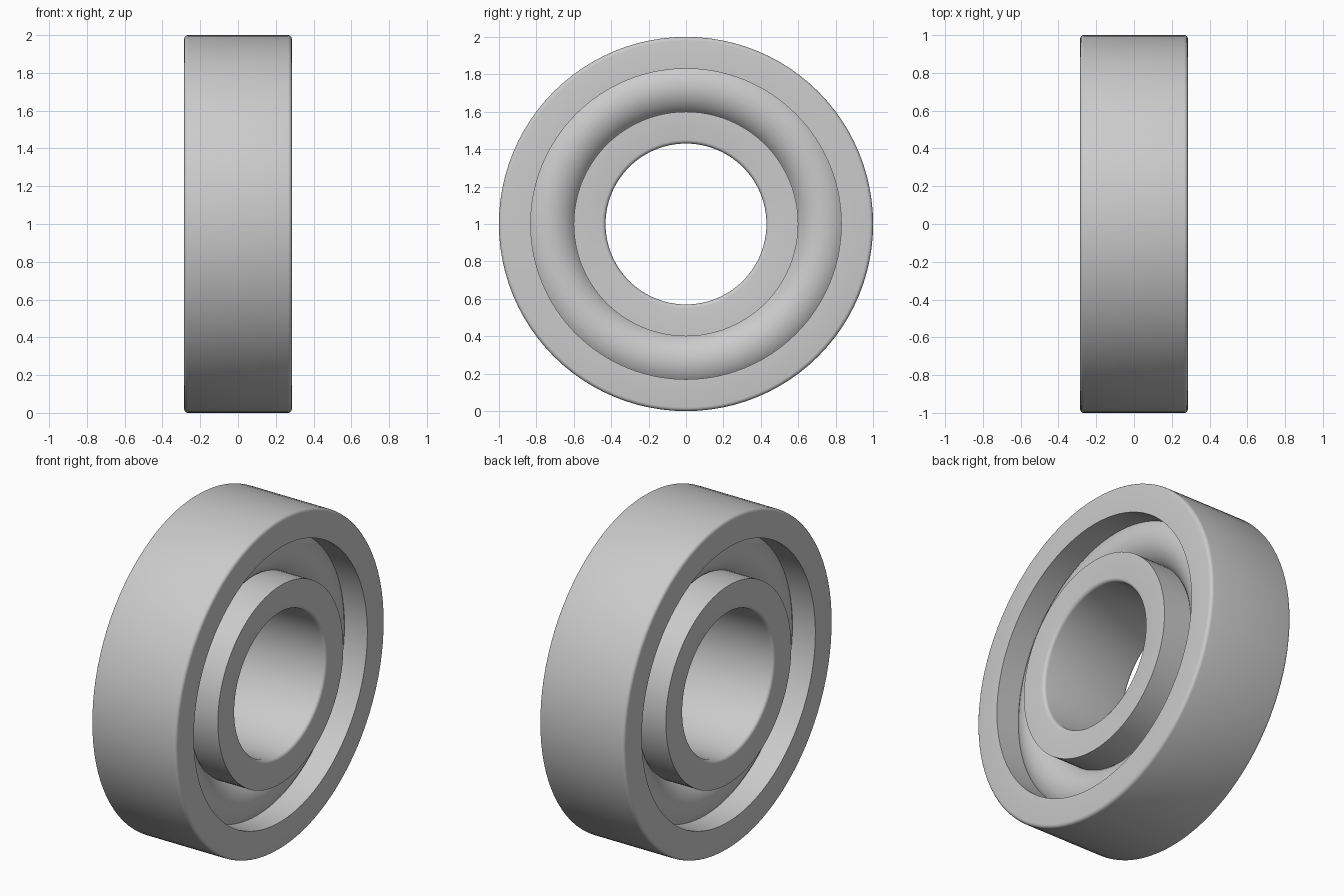
import bpy
import math

cube = bpy.data.objects.get("Cube")
if cube:
    bpy.data.objects.remove(cube, do_unlink=True)

SEGMENTS = 96
HALF = 0.285   # half width of the bearing
FILLET = 0.02

steel = bpy.data.materials.new("grey steel")
steel.use_nodes = True
colour = (0.6, 0.6, 0.6, 1)
steel.diffuse_color = colour
steel.node_tree.nodes["Principled BSDF"].inputs["Base Color"].default_value = colour


def lathe(name, profile):
    """Spin a closed (x, radius) profile around the x axis."""
    n = len(profile)
    verts, faces = [], []
    for i in range(SEGMENTS):
        a = 2 * math.pi * i / SEGMENTS
        verts += [(x, r * math.sin(a), 1 + r * math.cos(a)) for x, r in profile]
        k = (i + 1) % SEGMENTS
        for j in range(n):
            m = (j + 1) % n
            faces.append((i * n + j, k * n + j, k * n + m, i * n + m))
    mesh = bpy.data.meshes.new(name)
    mesh.from_pydata(verts, [], faces)
    mesh.materials.append(steel)
    obj = bpy.data.objects.new(name, mesh)
    bpy.context.collection.objects.link(obj)
    bpy.ops.object.select_all(action="DESELECT")
    obj.select_set(True)
    bpy.context.view_layer.objects.active = obj
    # Outward normals
    bpy.ops.object.mode_set(mode="EDIT")
    bpy.ops.mesh.select_all(action="SELECT")
    bpy.ops.mesh.normals_make_consistent(inside=False)
    bpy.ops.object.mode_set(mode="OBJECT")
    bpy.ops.object.shade_smooth_by_angle(angle=math.radians(35))
    return obj


def race(name, sharp_r, round_r):
    """Ring with plain edges at sharp_r and filleted edges at round_r."""
    inward = 1 if sharp_r > round_r else -1
    arc = []
    for s in range(5):
        a = math.pi / 2 * s / 4
        arc.append((HALF - FILLET + FILLET * math.cos(a),
                    round_r + inward * FILLET * (1 - math.sin(a))))
    mirrored = [(-x, r) for x, r in reversed(arc)]
    return lathe(name, [(HALF, sharp_r)] + arc + mirrored + [(-HALF, sharp_r)])


# Outer and inner races
race("outer_race", 0.83, 1.0)
race("inner_race", 0.60, 0.43)

# Rounded ring filling the gap between the races
TUBE, CENTRE = 0.163, 0.735
lathe("rolling_ring", [(TUBE * math.cos(math.tau * i / 40),
                        CENTRE + TUBE * math.sin(math.tau * i / 40))
                       for i in range(40)])
